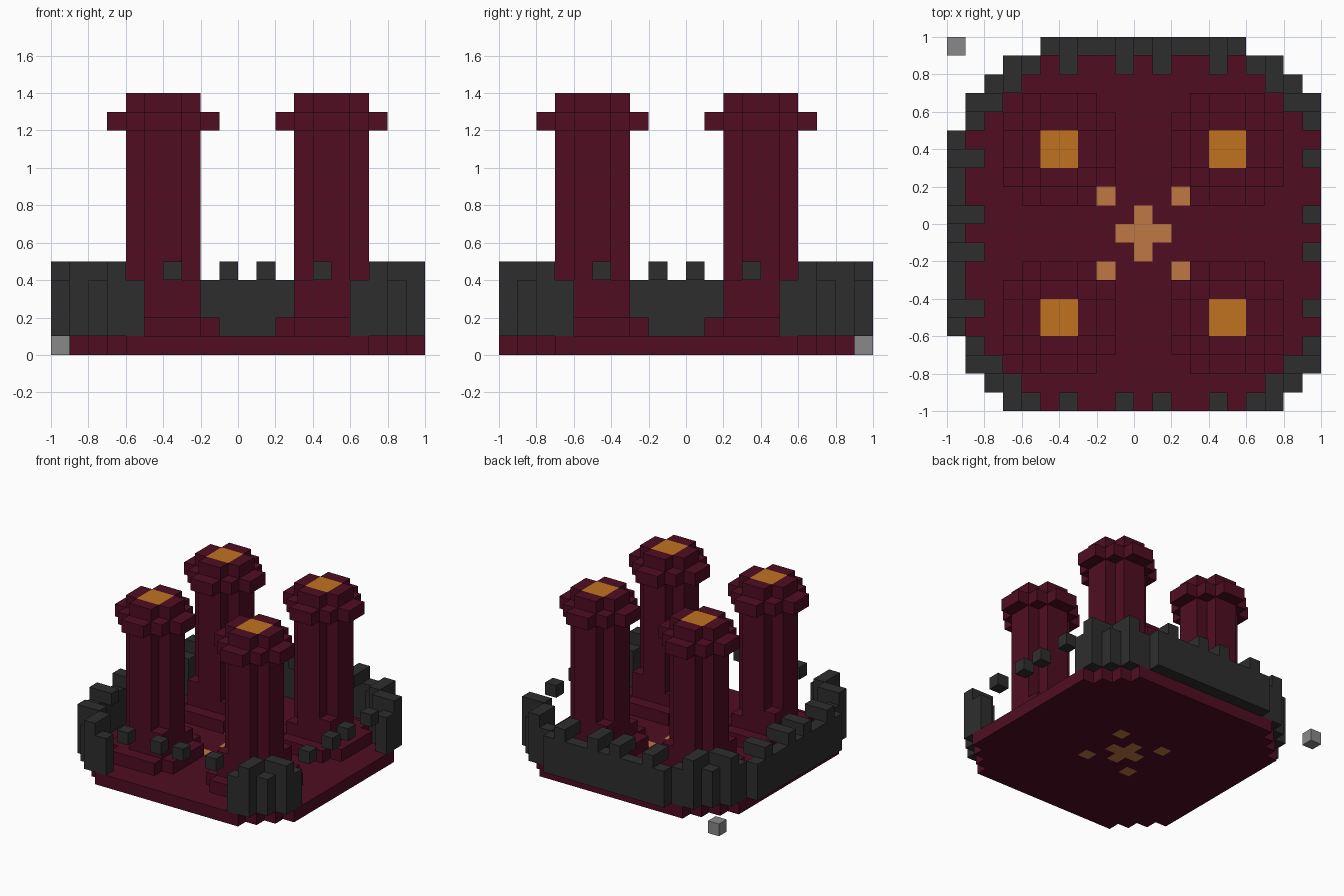
import bpy, bmesh
from mathutils import Vector

cube = bpy.data.objects.get("Cube")
if cube:
    bpy.data.objects.remove(cube, do_unlink=True)

CELL = 0.1
CENTRE = Vector((0.05, -0.05, 0.05))   # middle of the courtyard's central block


def material(name, rgb):
    m = bpy.data.materials.new(name)
    m.use_nodes = True
    m.diffuse_color = (*rgb, 1)
    m.node_tree.nodes["Principled BSDF"].inputs["Base Color"].default_value = (*rgb, 1)
    return m


MAROON = material("dark maroon brick", (0.08, 0.004, 0.016))
CHARCOAL = material("charcoal stone", (0.027, 0.027, 0.027))
ORANGE = material("orange fire", (0.53, 0.17, 0.015))
TAN = material("tan tile", (0.51, 0.19, 0.055))
GREY = material("grey stone", (0.25, 0.25, 0.25))

parts = []          # (name, material, set of blocks)
solid = set()       # every filled block


def add_part(name, mat, blocks):
    blocks = set(blocks) - solid
    solid.update(blocks)
    parts.append((name, mat, blocks))


def column(plan, low, high):
    """Extrude plan cells between two block levels."""
    return {(i, j, k) for i, j in plan for k in range(low, high)}


def build(name, mat, blocks):
    """Skin the blocks, leaving out faces buried against other blocks."""
    bm = bmesh.new()
    verts = {}

    def vert(p):
        key = tuple(round(2 * c) for c in p)
        if key not in verts:
            verts[key] = bm.verts.new(Vector(p) * CELL + CENTRE)
        return verts[key]

    for b in sorted(blocks):
        for axis in range(3):
            for sign in (-1, 1):
                n = Vector((0, 0, 0))
                n[axis] = sign
                if tuple(int(c) for c in Vector(b) + n) in solid:
                    continue
                u, v = Vector((0, 0, 0)), Vector((0, 0, 0))
                u[(axis + 1) % 3] = 0.5
                v[(axis + 2) % 3] = 0.5 * sign
                c = Vector(b) + n * 0.5
                bm.faces.new([vert(p) for p in (c - u - v, c + u - v, c + u + v, c - u + v)])
    bmesh.ops.dissolve_limit(bm, angle_limit=0.01, verts=bm.verts, edges=bm.edges)
    mesh = bpy.data.meshes.new(name)
    bm.to_mesh(mesh)
    bm.free()
    mesh.materials.append(mat)
    bpy.context.collection.objects.link(bpy.data.objects.new(name, mesh))


# Courtyard tiles: a plus with four outlying tiles
add_part("courtyard_tiles", TAN,
         [(i, j, 0) for i in range(-2, 3) for j in range(-2, 3)
          if abs(i) + abs(j) < 2 or abs(i) == abs(j) == 2])

# Rounded floor slab
add_part("floor_slab", MAROON,
         column([(i, j) for i in range(-9, 10) for j in range(-9, 10) if abs(i) + abs(j) < 16], 0, 1))

# Four stepped corner walls, taller on alternate blocks
CORNER_LOW = [(6, 9), (8, 8), (9, 6)]
CORNER_HIGH = [(7, 9), (7, 8), (8, 7), (9, 7)]
for sx, side in ((-1, "right"), (1, "left")):
    for sy, end in ((-1, "front"), (1, "back")):
        low = [(sx * i, sy * j) for i, j in CORNER_LOW]
        high = [(sx * i, sy * j) for i, j in CORNER_HIGH]
        add_part(f"{end}_{side}_corner_wall", CHARCOAL, column(low, 1, 4) | column(high, 1, 5))

# Battlement blocks on all four sides
MERLONS = (-4, -1, 1, 4)
for s, end, side in ((-1, "front", "right"), (1, "back", "left")):
    add_part(f"{end}_battlements", CHARCOAL, [(m, 9 * s, 4) for m in MERLONS])
    add_part(f"{side}_battlements", CHARCOAL, [(9 * s, m, 4) for m in MERLONS])

# Outer curtain walls on the back and right sides
span = range(-5, 6)
add_part("back_wall", CHARCOAL,
         column([(i, 10) for i in span], 1, 4) | {(m, 10, 4) for m in MERLONS})
add_part("right_wall", CHARCOAL,
         column([(-10, j) for j in span], 1, 4) | {(-10, m, 4) for m in MERLONS})


def disc(half, limit):
    """Even-width square plan with its corners trimmed by a diagonal limit."""
    steps = [s * n for n in range(1, half + 1) for s in (-1, 1)]
    return [(a, b) for a in steps for b in steps if abs(a) + abs(b) <= limit]


# Four towers: wide foot, grooved shaft, flared crown and fire pit
for sx, side in ((-1, "right"), (1, "left")):
    for sy, end in ((-1, "front"), (1, "back")):
        def place(plan):
            # plan offsets skip zero; positive offsets point away from the courtyard
            return [(sx * (4 + a + (a < 0)), sy * (4 + b + (b < 0))) for a, b in plan]

        name = f"{end}_{side}_tower"
        add_part(name + "_fire", ORANGE, column(place(disc(1, 2)), 13, 14))
        add_part(name, MAROON,
                 column(place(disc(3, 5)), 1, 2)
                 | column(place([(-2, 2), (2, -2)]), 2, 4)
                 | column(place([(-2, -2)]), 2, 3)
                 | column(place(disc(2, 3)), 2, 14)
                 | column(place(disc(3, 4)), 12, 13))

# Loose block beside the back right corner
add_part("loose_block", GREY, [(-10, 10, 0)])

for part in parts:
    build(*part)
